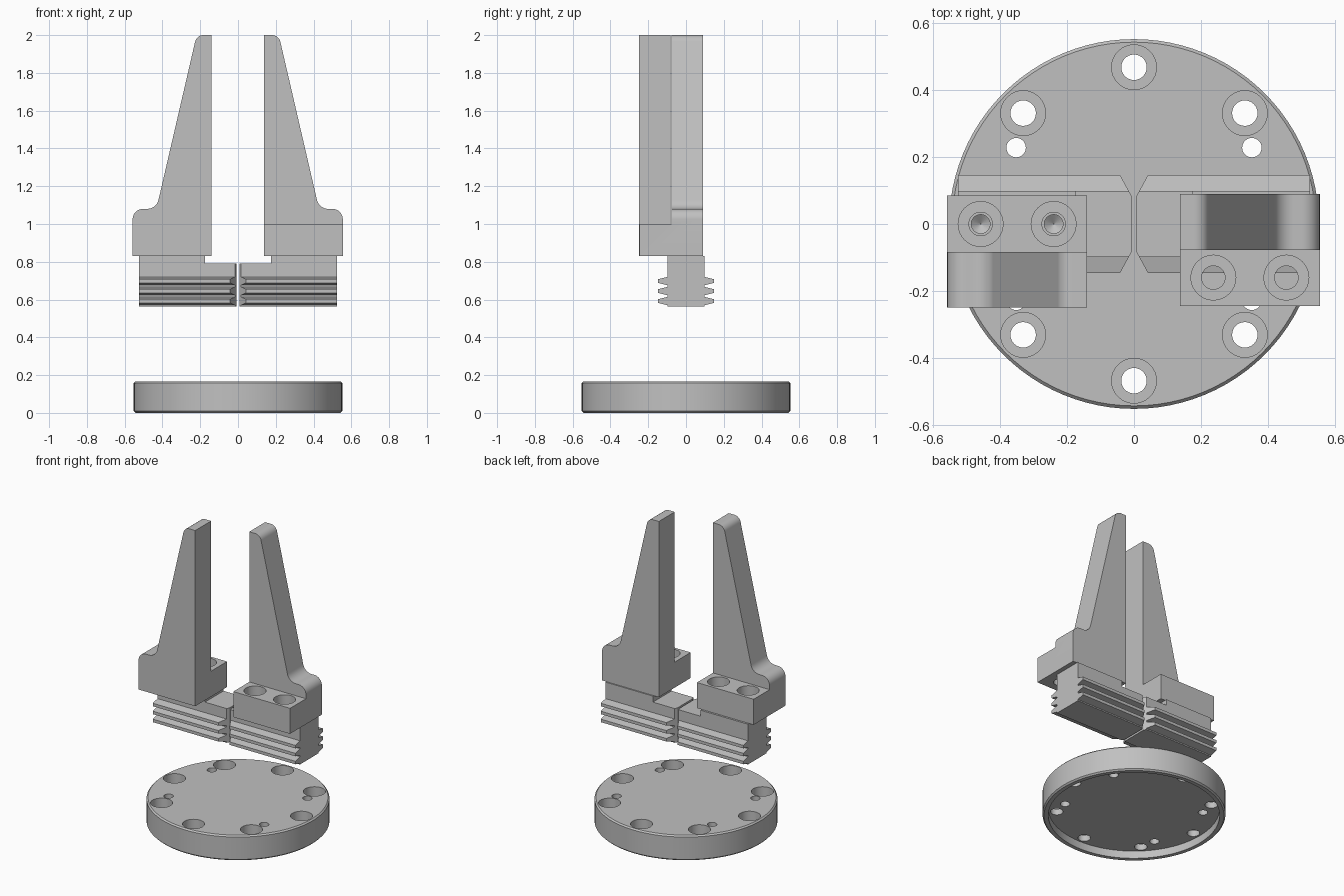
import bpy, bmesh, math
from mathutils import Vector, Matrix

cube = bpy.data.objects.get("Cube")
if cube:
    bpy.data.objects.remove(cube, do_unlink=True)

steel = bpy.data.materials.new("plain grey")
steel.use_nodes = True
GREY = (0.53, 0.53, 0.53, 1)
steel.diffuse_color = GREY
steel.node_tree.nodes["Principled BSDF"].inputs["Base Color"].default_value = GREY


def add_object(name, bm):
    bmesh.ops.recalc_face_normals(bm, faces=bm.faces)
    mesh = bpy.data.meshes.new(name)
    bm.to_mesh(mesh)
    bm.free()
    mesh.materials.append(steel)
    obj = bpy.data.objects.new(name, mesh)
    bpy.context.collection.objects.link(obj)
    return obj


def prism(name, points, axis, start, end):
    """Extrude a closed 2D outline along one axis."""
    place = {"x": lambda p: (start, p[0], p[1]),
             "y": lambda p: (p[0], start, p[1]),
             "z": lambda p: (p[0], p[1], start)}[axis]
    shift = Vector([(end - start) if a == axis else 0 for a in "xyz"])
    bm = bmesh.new()
    face = bm.faces.new([bm.verts.new(place(p)) for p in points])
    extruded = bmesh.ops.extrude_face_region(bm, geom=[face])["geom"]
    verts = [g for g in extruded if isinstance(g, bmesh.types.BMVert)]
    bmesh.ops.translate(bm, verts=verts, vec=shift)
    return add_object(name, bm)


def lathe(name, profile, x=0, y=0, sides=32):
    """Solid of revolution from (radius, z) pairs, bottom to top."""
    bm = bmesh.new()
    rings = [[bm.verts.new((x + r * math.cos(math.tau * i / sides),
                            y + r * math.sin(math.tau * i / sides), z))
              for i in range(sides)] for r, z in profile]
    for low, high in zip(rings, rings[1:]):
        for i in range(sides):
            j = (i + 1) % sides
            bm.faces.new((low[i], low[j], high[j], high[i]))
    bm.faces.new(rings[0])
    bm.faces.new(rings[-1])
    return add_object(name, bm)


def cut(obj, cutters):
    """Subtract the cutters, keep the result and drop the helpers."""
    for cutter in cutters:
        cutter.hide_render = True
        mod = obj.modifiers.new("cut", "BOOLEAN")
        mod.operation, mod.solver, mod.object = "DIFFERENCE", "EXACT", cutter
    graph = bpy.context.evaluated_depsgraph_get()
    mesh = bpy.data.meshes.new_from_object(obj.evaluated_get(graph))
    obj.modifiers.clear()
    obj.data = mesh
    for cutter in cutters:
        bpy.data.objects.remove(cutter, do_unlink=True)


def rounded(corners, steps=8):
    """Outline from (x, z, radius) corners with filleted bends."""
    out = []
    for i, (x, z, r) in enumerate(corners):
        p = Vector((x, z))
        if not r:
            out.append(p)
            continue
        a = (Vector(corners[i - 1][:2]) - p).normalized()
        b = (Vector(corners[(i + 1) % len(corners)][:2]) - p).normalized()
        half = a.angle(b) / 2
        centre = p + (a + b).normalized() * r / math.sin(half)
        first = p + a * r / math.tan(half) - centre
        last = p + b * r / math.tan(half) - centre
        sweep = math.pi - 2 * half
        for k in range(steps + 1):
            t = k / steps
            out.append(centre + (first * math.sin((1 - t) * sweep)
                                 + last * math.sin(t * sweep)) / math.sin(sweep))
    return out


def smooth(obj):
    bpy.ops.object.select_all(action="DESELECT")
    obj.select_set(True)
    bpy.context.view_layer.objects.active = obj
    bpy.ops.object.shade_smooth_by_angle(angle=math.radians(30))


# Base plate: chamfered disc, recessed below, with counterbored bolt holes
TOP = 0.167
plate = lathe("base_plate", [(0.543, 0), (0.552, 0.009),
                             (0.552, TOP - 0.009), (0.543, TOP)], sides=96)
cutters = [lathe("recess", [(0.517, -0.05), (0.517, 0.05)], sides=96)]
for i in range(8):
    x, y = 0.468 * math.cos(i * math.pi / 4), 0.468 * math.sin(i * math.pi / 4)
    cutters.append(lathe("bolt_hole", [(0.038, -0.1), (0.038, 0.09),
                                       (0.067, 0.09), (0.067, 0.3)], x, y))
for x in (-0.352, 0.352):
    for y in (-0.228, 0.228):
        cutters.append(lathe("pin_hole", [(0.029, -0.1), (0.029, 0.3)], x, y))
cut(plate, cutters)
smooth(plate)

# Sliding jaws: bars with three ridges a side, a low inner step, tapped holes
BOTTOM, SHELF, BAR_TOP = 0.562, 0.79, 0.83
side = [(0.098, BOTTOM)]
for k in range(3):
    z = BOTTOM + 0.008 + k * 0.053
    side += [(0.098, z), (0.147, z + 0.012), (0.147, z + 0.032), (0.098, z + 0.044)]
side.append((0.098, BAR_TOP))
section = side + [(-y, z) for y, z in reversed(side)]

for name, s in (("right_jaw", -1), ("left_jaw", 1)):
    jaw = prism(name, section, "x", s * 0.007, s * 0.525)
    step = [(s * -0.1, SHELF), (s * 0.175, SHELF), (s * 0.175, 1), (s * -0.1, 1)]
    cutters = [prism("step", step, "y", -0.3, 0.3)]
    for t in (-1, 1):
        corner = [(s * -0.023, t * 0.028), (s * 0.062, t * 0.184), (s * -0.023, t * 0.184)]
        cutters.append(prism("corner", corner, "z", 0.4, 1))
    for x in (0.24, 0.458):
        cutters.append(lathe("tapped_hole", [(0.001, 0.67), (0.028, 0.69),
                                             (0.028, 1)], s * x, 0))
    cut(jaw, cutters)

# Gripper fingers: tapered blade over a shoulder, beside a bolted foot
blade = rounded([(-0.14, BAR_TOP, 0), (-0.14, 2, 0), (-0.219, 2, 0.045),
                 (-0.432, 1.08, 0.062), (-0.558, 1.08, 0.055), (-0.558, BAR_TOP, 0)])
for name, turned in (("right_finger", False), ("left_finger", True)):
    finger = prism(name, blade, "y", -0.25, 0.085)
    clear = [(-0.7, 1), (0, 1), (0, 2.2), (-0.7, 2.2)]
    cutters = [prism("clearance", clear, "y", -0.083, 0.3)]
    for x in (-0.458, -0.24):
        cutters.append(lathe("screw_hole", [(0.035, 0.7), (0.035, 0.9),
                                            (0.067, 0.9), (0.067, 1.1)], x, 0))
    cut(finger, cutters)
    if turned:
        finger.data.transform(Matrix.Translation((-0.003, -0.16, 0))
                              @ Matrix.Rotation(math.pi, 4, "Z"))
    smooth(finger)
